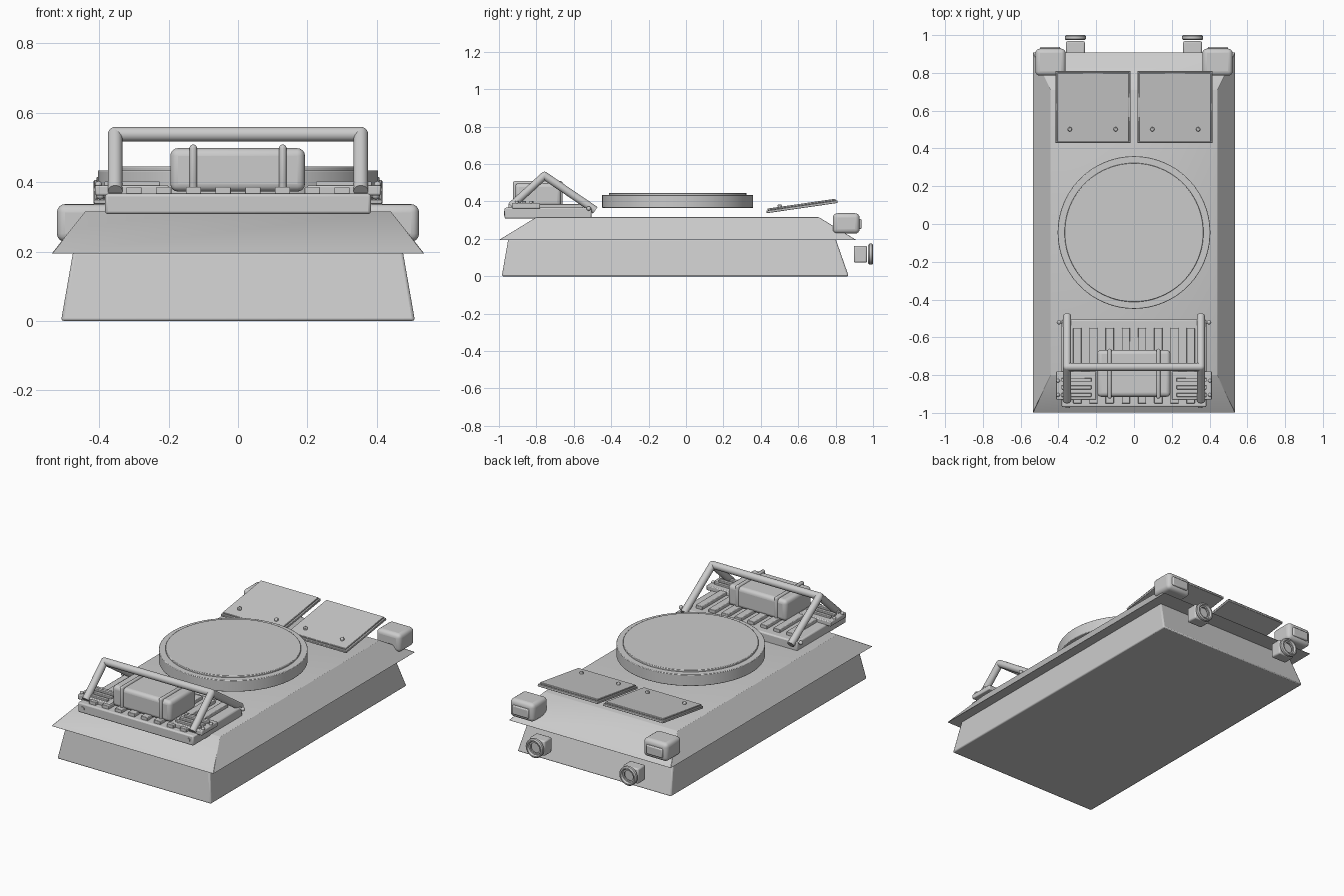
import bpy, bmesh, math
from mathutils import Vector, Matrix

if "Cube" in bpy.data.objects:
    bpy.data.objects.remove(bpy.data.objects["Cube"])

grey = bpy.data.materials.new("light_grey")
grey.diffuse_color = (0.6, 0.6, 0.6, 1)
grey.use_nodes = True
grey.node_tree.nodes["Principled BSDF"].inputs["Base Color"].default_value = grey.diffuse_color


def finish(bm, name, bevel=0.0, segments=2, angle=35):
    """Turn a bmesh into a named, materialed, bevelled and smooth-shaded object."""
    bmesh.ops.recalc_face_normals(bm, faces=bm.faces)
    me = bpy.data.meshes.new(name)
    bm.to_mesh(me)
    bm.free()
    me.materials.append(grey)
    ob = bpy.data.objects.new(name, me)
    bpy.context.collection.objects.link(ob)
    if bevel:
        m = ob.modifiers.new("bevel", "BEVEL")
        m.width, m.segments, m.limit_method = bevel, segments, "ANGLE"
    bpy.ops.object.select_all(action="DESELECT")
    ob.select_set(True)
    bpy.context.view_layer.objects.active = ob
    bpy.ops.object.shade_smooth_by_angle(angle=math.radians(angle))
    return ob


def box(name, x, y, z, bevel=0.0, segments=2, matrix=None):
    bm = bmesh.new()
    bmesh.ops.create_cube(bm, size=1)
    for v in bm.verts:
        v.co = Vector([(a + b) / 2 + c * (b - a) for (a, b), c in zip((x, y, z), v.co)])
    if matrix:
        bm.transform(matrix)
    return finish(bm, name, bevel, segments)


def frustum(name, low, high, bevel, segments=2):
    """low and high are (half width, front y, back y, z)."""
    bm = bmesh.new()
    loops = [[bm.verts.new(p) for p in ((-w, f, z), (w, f, z), (w, b, z), (-w, b, z))]
             for w, f, b, z in (low, high)]
    bm.faces.new(loops[0])
    bm.faces.new(loops[1])
    for i in range(4):
        j = (i + 1) % 4
        bm.faces.new((loops[0][i], loops[0][j], loops[1][j], loops[1][i]))
    return finish(bm, name, bevel, segments)


def rod(name, a, b, r, sides=24, bevel=0.0):
    """Closed cylinder from point a to point b."""
    a, b = Vector(a), Vector(b)
    d = b - a
    bm = bmesh.new()
    bmesh.ops.create_cone(bm, cap_ends=True, segments=sides, radius1=r, radius2=r, depth=d.length)
    bm.transform(Matrix.Translation((a + b) / 2) @ d.to_track_quat("Z", "Y").to_matrix().to_4x4())
    return finish(bm, name, bevel)


def ball(name, p, r):
    bm = bmesh.new()
    bmesh.ops.create_uvsphere(bm, u_segments=16, v_segments=10, radius=r, matrix=Matrix.Translation(p))
    return finish(bm, name, angle=60)


def lathe(name, profile, matrix, sides=32):
    """Spin a closed (radius, height) profile around z, then place it."""
    bm = bmesh.new()
    rings = [[bm.verts.new((r * math.cos(t), r * math.sin(t), h)) for r, h in profile]
             for t in (2 * math.pi * i / sides for i in range(sides))]
    n = len(profile)
    for i in range(sides):
        p, q = rings[i], rings[(i + 1) % sides]
        for k in range(n):
            bm.faces.new((p[k], q[k], q[(k + 1) % n], p[(k + 1) % n]))
    bm.transform(matrix)
    return finish(bm, name)


# Hull
frustum("lower_hull", (0.51, -0.985, 0.87, 0.0), (0.475, -0.95, 0.80, 0.2), 0.008)
frustum("upper_hull", (0.537, -1.0, 0.91, 0.194), (0.44, -0.80, 0.71, 0.316), 0.002, 1)

# Turret ring with slightly raised lid
rod("turret_ring", (0, -0.045, 0.366), (0, -0.045, 0.434), 0.404, 96, 0.003)
rod("turret_lid", (0, -0.045, 0.42), (0, -0.045, 0.445), 0.368, 96, 0.003)

# Tilted engine hatches
tilt = Matrix.Translation((0, 0.43, 0.345)) @ Matrix.Rotation(math.atan2(0.055, 0.38), 4, "X")
for s in (-1, 1):
    xs = sorted((s * 0.018, s * 0.416))
    box("hatch_plate", xs, (0.0, 0.384), (-0.008, 0.006), 0.002, 1, tilt)
    box("hatch_cover", (xs[0] + 0.008, xs[1] - 0.008), (0.008, 0.376), (0.006, 0.016), 0.002, 1, tilt)
    for x in (0.097, 0.34):
        rod("hatch_bolt", tilt @ Vector((s * x, 0.075, 0.01)), tilt @ Vector((s * x, 0.075, 0.028)), 0.011, 16, 0.003)

    # Rear corner boxes with lens plates
    box("rear_corner_box", sorted((s * 0.362, s * 0.522)), (0.785, 0.928), (0.228, 0.337), 0.024, 4)
    box("corner_lens", sorted((s * 0.39, s * 0.497)), (0.92, 0.938), (0.252, 0.306), 0.006)

    # Tail lamps: housing and floating rim
    box("tail_lamp_housing", sorted((s * 0.26, s * 0.36)), (0.897, 0.968), (0.073, 0.163), 0.008)
    place = Matrix.Translation((s * 0.31, 0.974, 0.118)) @ Matrix.Rotation(-math.pi / 2, 4, "X")
    lathe("tail_lamp_rim", [(0.03, 0.004), (0.034, 0), (0.05, 0), (0.056, 0.006), (0.056, 0.02),
                            (0.05, 0.026), (0.043, 0.026), (0.038, 0.014), (0.03, 0.014)], place)

# Front rack: base and lengthwise slats
box("rack_base", (-0.383, 0.383), (-0.97, -0.505), (0.308, 0.367), 0.008)
for i in range(8):
    x = (i - 3.5) * 0.0857
    box("rack_slat", (x - 0.022, x + 0.022), (-0.95, -0.55), (0.36, 0.386), 0.003)

for s in (-1, 1):
    # Ribbed foot plates at the rack corners
    box("foot_plate", sorted((s * 0.20, s * 0.412)), (-0.93, -0.78), (0.362, 0.391), 0.005)
    for y in (-0.905, -0.865, -0.825):
        box("foot_plate_rib", sorted((s * 0.225, s * 0.385)), (y - 0.01, y + 0.01), (0.385, 0.402), 0.003)
    for y in (-0.905, -0.83):
        ball("foot_plate_bolt", (s * 0.402, y, 0.393), 0.01)

    # Pins and tie-down hooks
    rod("rack_pin", (s * 0.36, -0.52, 0.362), (s * 0.393, -0.52, 0.362), 0.006, 12)
    ball("rack_pin_knob", (s * 0.397, -0.52, 0.362), 0.012)
    rod("tie_down_hook", (s * 0.35, -0.965, 0.337), (s * 0.35, -0.974, 0.337), 0.012, 16)

    # Guard bar legs
    apex = (s * 0.354, -0.757, 0.538)
    rod("guard_bar_back_leg", apex, (s * 0.354, -0.485, 0.353), 0.021)
    rod("guard_bar_front_leg", apex, (s * 0.354, -0.935, 0.375), 0.021)
    ball("guard_bar_elbow", apex, 0.0212)

    # Straps around the stowage case
    xs = sorted((s * 0.118, s * 0.14))
    box("case_strap", xs, (-0.925, -0.66), (0.37, 0.509), 0.012, 3)

rod("guard_bar_top", (-0.354, -0.757, 0.538), (0.354, -0.757, 0.538), 0.021)
box("stowage_case", (-0.195, 0.193), (-0.915, -0.667), (0.373, 0.498), 0.022, 4)
